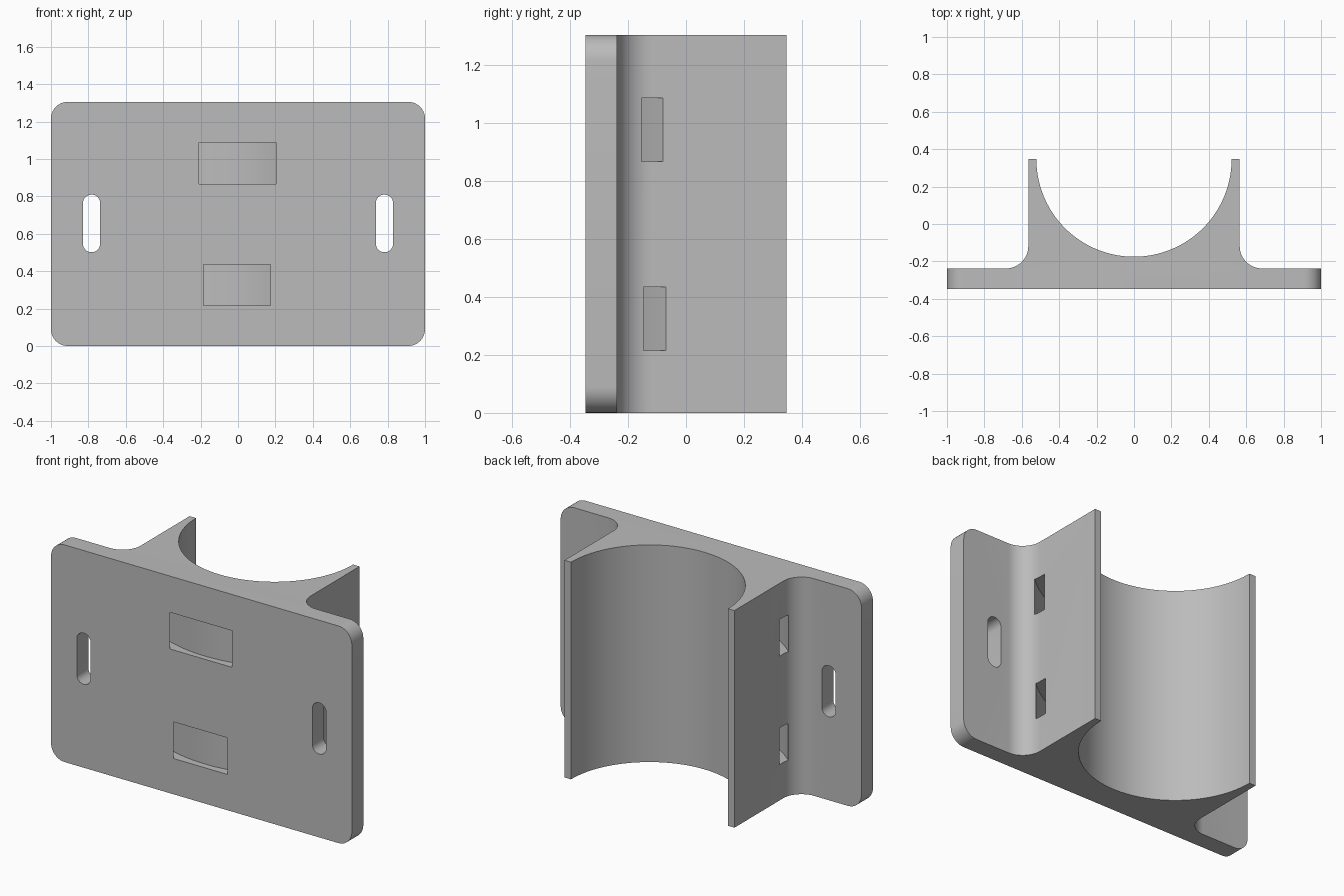
import bpy, bmesh
from math import sin, cos, radians
from mathutils import Vector

if "Cube" in bpy.data.objects:
    bpy.data.objects.remove(bpy.data.objects["Cube"])

HEIGHT = 1.305
FRONT, PLATE_BACK, BACK = -0.347, -0.238, 0.347

grey = bpy.data.materials.new("plain grey")
grey.use_nodes = True
grey.diffuse_color = (0.5, 0.5, 0.5, 1)
grey.node_tree.nodes["Principled BSDF"].inputs["Base Color"].default_value = (0.5, 0.5, 0.5, 1)


def arc(cx, cy, r, start, end, steps):
    """Points along an arc, angles in degrees."""
    angles = [radians(start + (end - start) * i / steps) for i in range(steps + 1)]
    return [(cx + r * cos(a), cy + r * sin(a)) for a in angles]


def prism(name, outline, low, high, axis):
    """Extrude an outline along z (outline is x, y) or y (outline is x, z)."""
    bm = bmesh.new()
    place = (lambda p: (p[0], p[1], low)) if axis == "z" else (lambda p: (p[0], low, p[1]))
    face = bm.faces.new([bm.verts.new(place(p)) for p in outline])
    moved = bmesh.ops.extrude_face_region(bm, geom=[face])["geom"]
    shift = Vector((0, 0, high - low)) if axis == "z" else Vector((0, high - low, 0))
    bmesh.ops.translate(bm, vec=shift, verts=[v for v in moved if isinstance(v, bmesh.types.BMVert)])
    bmesh.ops.recalc_face_normals(bm, faces=bm.faces)
    mesh = bpy.data.meshes.new(name)
    bm.to_mesh(mesh)
    bm.free()
    mesh.materials.append(grey)
    obj = bpy.data.objects.new(name, mesh)
    bpy.context.collection.objects.link(obj)
    return obj


def rounded_box(cx, cz, half_x, half_z, r, steps):
    """Outline of a rectangle with rounded corners."""
    points = []
    for sx, sz, start in ((1, 1, 0), (-1, 1, 90), (-1, -1, 180), (1, -1, 270)):
        points += arc(cx + sx * (half_x - r), cz + sz * (half_z - r), r, start, start + 90, steps)
    return points


def carve(target, cutter, operation):
    """Apply a boolean and discard the cutter."""
    cutter.hide_render = True
    mod = target.modifiers.new("carve", "BOOLEAN")
    mod.operation, mod.object, mod.solver = operation, cutter, "EXACT"
    bpy.context.view_layer.objects.active = target
    bpy.ops.object.modifier_apply(modifier=mod.name)
    bpy.data.objects.remove(cutter)


# Bracket section: flange, fillet, wall, then the half-round cradle
WALL, BORE, FILLET = 0.565, 0.522, 0.12
right = [(1.1, FRONT), (1.1, PLATE_BACK)]
right += arc(WALL + FILLET, PLATE_BACK + FILLET, FILLET, 270, 180, 12)
right += [(WALL, BACK)]
left = [(-x, y) for x, y in reversed(right)]
section = right + arc(0, BACK, BORE, 0, -180, 64) + left
bracket = prism("pipe_bracket", section, -0.1, HEIGHT + 0.1, "z")

# Rounded corners of the mounting plate
frame = rounded_box(0, HEIGHT / 2, 1, HEIGHT / 2, 0.09, 10)
carve(bracket, prism("plate_outline", frame, -1, 1, "y"), "INTERSECT")

# Screw slots
for side in (-1, 1):
    slot = rounded_box(side * 0.783, 0.655, 0.046, 0.154, 0.0455, 8)
    carve(bracket, prism("screw_slot", slot, -0.5, 0, "y"), "DIFFERENCE")

# Curved strap channels, open at both walls and through the plate front
for low, x, y in ((0.215, -0.006, 0.496), (0.867, -0.002, 0.49)):
    band = arc(x, y, 0.862, 220, 320, 64) + arc(x, y, 0.803, 320, 220, 64)
    carve(bracket, prism("strap_channel", band, low, low + 0.22, "z"), "DIFFERENCE")

bpy.ops.object.select_all(action="DESELECT")
bracket.select_set(True)
bpy.context.view_layer.objects.active = bracket
bpy.ops.object.shade_smooth_by_angle(angle=radians(30))
